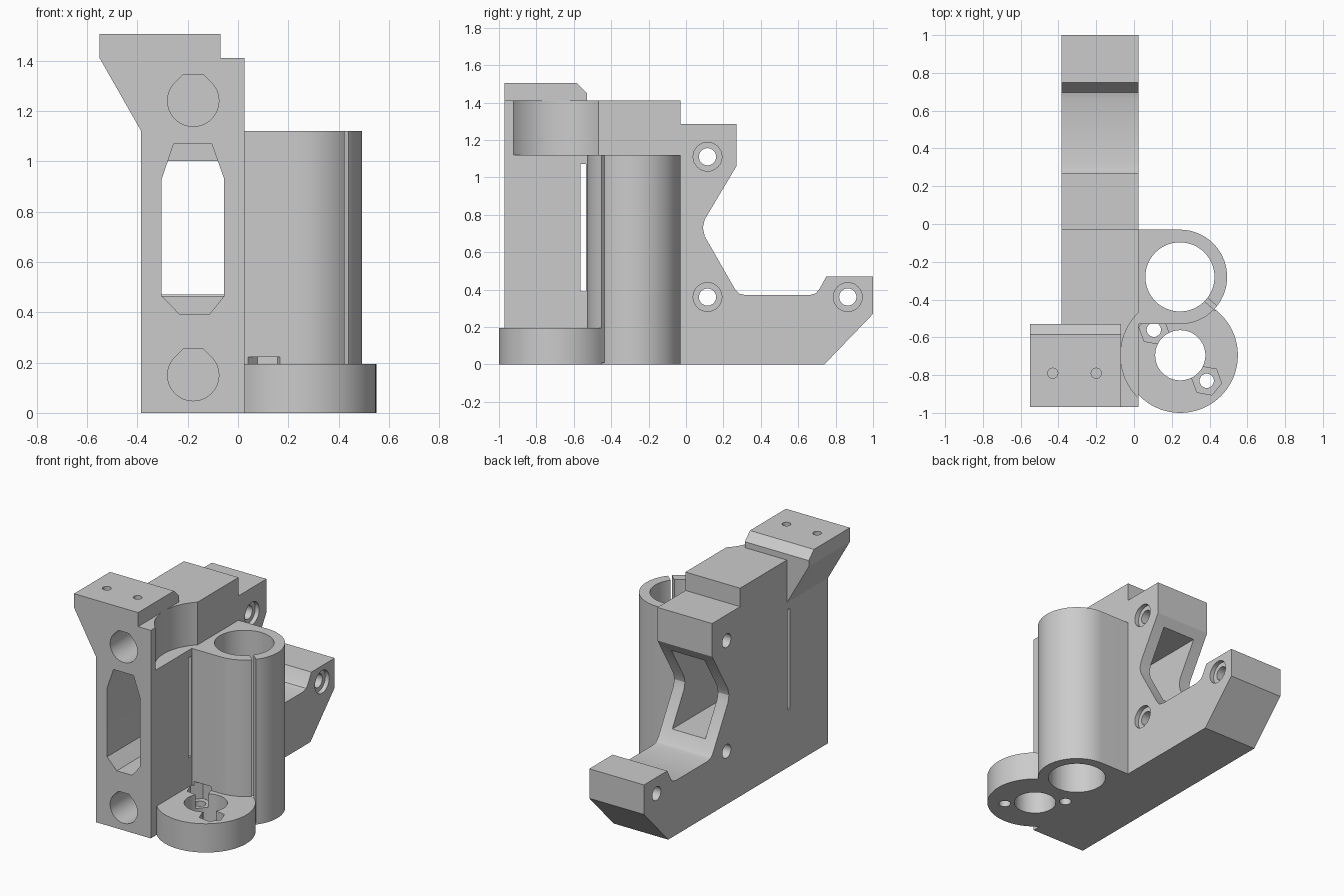
import bpy, bmesh
from math import cos, sin, radians

if "Cube" in bpy.data.objects:
    bpy.data.objects.remove(bpy.data.objects["Cube"], do_unlink=True)

grey = bpy.data.materials.new("plain grey")
grey.use_nodes = True
COLOUR = (0.6, 0.6, 0.6, 1)
grey.diffuse_color = COLOUR
for node in grey.node_tree.nodes:
    if node.type == "BSDF_PRINCIPLED":
        node.inputs["Base Color"].default_value = COLOUR


def prism(name, pts, axis, lo, hi):
    """Extrude a 2D outline along an axis; the outline uses the other two axes in order."""
    place = {"X": lambda a, b, t: (t, a, b),
             "Y": lambda a, b, t: (a, t, b),
             "Z": lambda a, b, t: (a, b, t)}[axis]
    bm = bmesh.new()
    ends = [[bm.verts.new(place(a, b, t)) for a, b in pts] for t in (lo, hi)]
    n = len(pts)
    for ring in ends:
        bm.faces.new(ring)
    for i in range(n):
        j = (i + 1) % n
        bm.faces.new((ends[0][i], ends[0][j], ends[1][j], ends[1][i]))
    bmesh.ops.recalc_face_normals(bm, faces=bm.faces)
    mesh = bpy.data.meshes.new(name)
    bm.to_mesh(mesh)
    bm.free()
    mesh.materials.append(grey)
    ob = bpy.data.objects.new(name, mesh)
    bpy.context.collection.objects.link(ob)
    return ob


def arc(cx, cy, r, start=0, end=360, n=48):
    """Points on an arc; a full turn leaves out the repeated last point."""
    count = n if end - start == 360 else n + 1
    angles = [radians(start + (end - start) * i / n) for i in range(count)]
    return [(cx + r * cos(a), cy + r * sin(a)) for a in angles]


def rect(a0, b0, a1, b1):
    return [(a0, b0), (a1, b0), (a1, b1), (a0, b1)]


def combine(ob, others, operation="DIFFERENCE"):
    """Apply booleans with each helper, then remove the helpers."""
    for other in others:
        other.hide_render = True
        mod = ob.modifiers.new("cut", "BOOLEAN")
        mod.operation = operation
        mod.solver = "EXACT"
        mod.object = other
        bpy.context.view_layer.objects.active = ob
        bpy.ops.object.modifier_apply(modifier=mod.name)
        bpy.data.objects.remove(other, do_unlink=True)


# shared positions
LEFT, RIGHT, FRONT, PLATE_BACK = -0.385, 0.025, -0.97, -0.53
TUBE = (0.243, -0.28)
DISC = (0.245, -0.695)


def plate_screws():
    return [prism("screw_cut", arc(x, -0.79, 0.027, n=20), "Z", 1.38, 1.6)
            for x in (-0.43, -0.2)]


# main block with the rear arms
block = prism("main_block", [
    (FRONT, 0), (0.74, 0), (1, 0.27), (1, 0.47), (0.75, 0.47), (0.715, 0.405),
    (0.695, 0.38), (0.66, 0.37), (0.32, 0.37), (0.285, 0.378), (0.262, 0.402),
    (0.1, 0.685), (0.09, 0.73), (0.1, 0.775), (0.27, 1.06), (0.27, 1.285),
    (-0.03, 1.285), (-0.03, 1.41), (FRONT, 1.41)], "X", LEFT, RIGHT)

cuts = []
# round clearance beside the top plate
cuts.append(prism("clearance_cut", arc(*DISC, 0.316, n=72), "Z", 1.12, 1.6))
# front window and the plain passage behind it
window = [(-0.23, 0.39), (-0.115, 0.39), (-0.055, 0.465), (-0.055, 0.93),
          (-0.105, 1.07), (-0.255, 1.07), (-0.303, 0.93), (-0.303, 0.465)]
cuts.append(prism("window_cut", window, "Y", -1.1, -0.25))
cuts.append(prism("passage_cut", rect(-0.303, 0.465, -0.055, 1.0), "Y", -0.27, 0.6))
# thin slit across the block
cuts.append(prism("slit_cut", rect(-0.565, 0.39, -0.535, 1.07), "X", -0.5, 0.1))
# flat-topped rod sockets
for z in (1.24, 0.15):
    socket = arc(-0.178, z, 0.102, 135, 405, 36)
    socket += [(-0.139, z + 0.105), (-0.217, z + 0.105)]
    cuts.append(prism("socket_cut", socket, "Y", -1.1, -0.08))
# cross bolts with shallow counterbores
for y, z in ((0.115, 1.11), (0.115, 0.36), (0.865, 0.36)):
    cuts.append(prism("bolt_cut", arc(y, z, 0.046, n=32), "X", -0.5, 0.1))
    cuts.append(prism("counterbore_cut", arc(y, z, 0.077, n=32), "X", RIGHT - 0.03, 0.1))
combine(block, cuts + plate_screws())

# top plate with its sloped bracket
plate = prism("top_plate", [
    (-0.55, 1.505), (-0.07, 1.505), (-0.07, 1.41), (LEFT, 1.41), (LEFT, 1.12),
    (-0.55, 1.41)], "Y", FRONT, PLATE_BACK)
chamfer = prism("chamfer_cut", [(-0.605, 1.525), (-0.51, 1.43), (-0.51, 1.525)],
                "X", -0.7, 0.1)
combine(plate, [chamfer] + plate_screws())

# bearing tube joined to the round base
clamp = prism("bearing_tube_and_base",
              [(RIGHT, -0.53)] + arc(*TUBE, 0.25, -90, 90, 36) + [(RIGHT, -0.03)],
              "Z", 0, 1.12)
base = prism("base_disc", arc(*DISC, 0.305, n=72), "Z", 0, 0.195)
combine(base, [prism("side_cut", rect(-0.5, -1.2, RIGHT, 0), "Z", -0.1, 0.4)])
combine(clamp, [base], "UNION")

cuts = [prism("bore_cut", arc(*TUBE, 0.183, n=64), "Z", -0.1, 1.3),
        prism("screw_hole_cut", arc(*DISC, 0.133), "Z", -0.1, 0.195)]
# thin slot through the tube wall
c, s = cos(radians(-41)), sin(radians(-41))
slot = [(TUBE[0] + r * c - w * s, TUBE[1] + r * s + w * c)
        for r, w in rect(0.15, -0.012, 0.26, 0.012)]
cuts.append(prism("slot_cut", slot, "Z", 0.01, 1.3))
# nut pockets with through holes
for x, y in ((0.385, -0.83), (0.105, -0.56)):
    cuts.append(prism("pocket_cut", arc(x, y, 0.08, -10, 350, 6), "Z", 0.1, 0.222))
    cuts.append(prism("nut_hole_cut", arc(x, y, 0.038, n=24), "Z", -0.1, 0.15))
combine(clamp, cuts)

# smooth curved walls, keep hard edges
bpy.ops.object.select_all(action="DESELECT")
for ob in (block, plate, clamp):
    ob.select_set(True)
bpy.context.view_layer.objects.active = block
bpy.ops.object.shade_smooth_by_angle(angle=radians(25))
